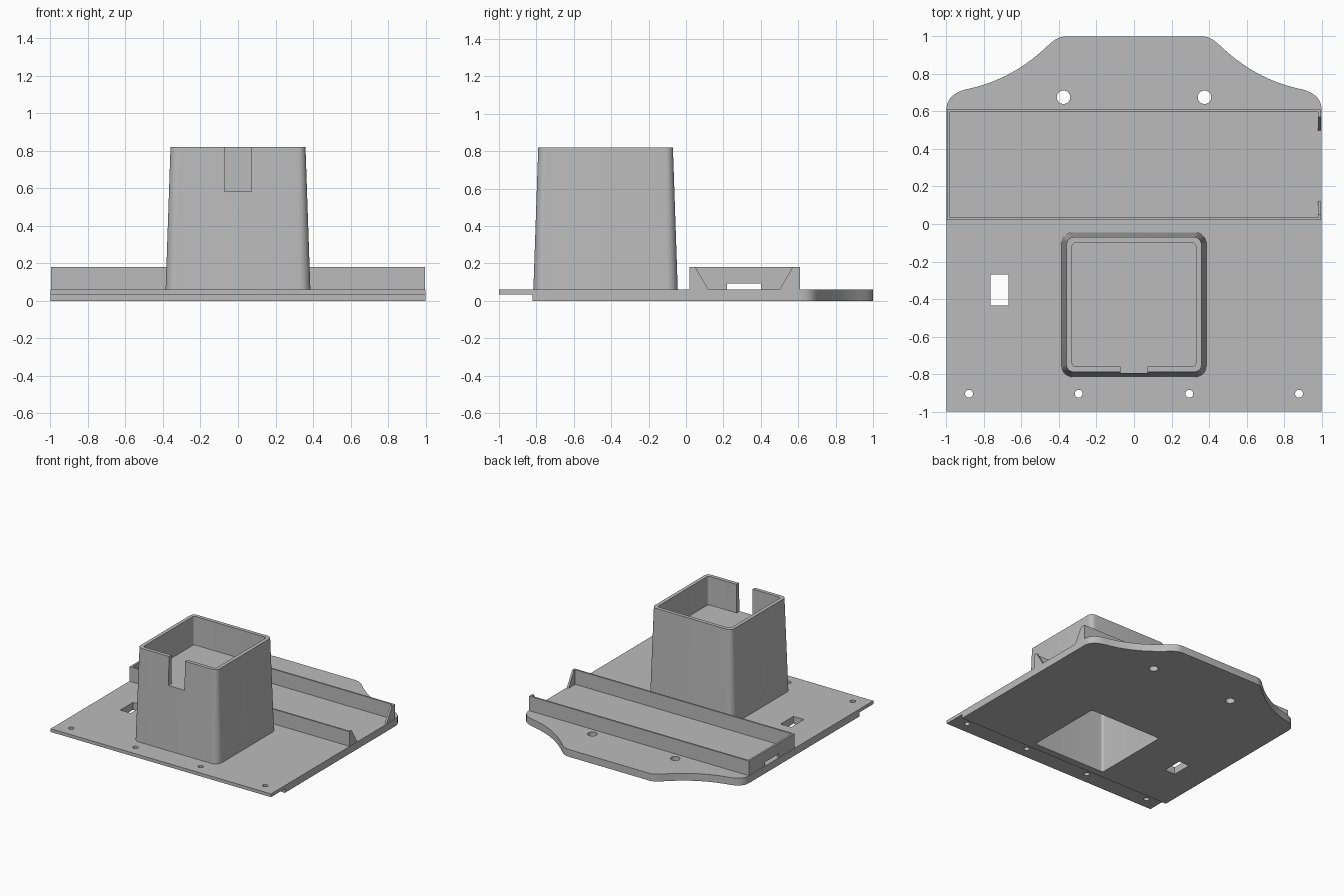
import bpy, bmesh, math
from mathutils import Vector
from mathutils.geometry import interpolate_bezier

cube = bpy.data.objects.get("Cube")
if cube:
    bpy.data.objects.remove(cube, do_unlink=True)

grey = bpy.data.materials.new("plain grey")
grey.use_nodes = True
GREY = (0.5, 0.5, 0.5, 1)
grey.diffuse_color = GREY
grey.node_tree.nodes["Principled BSDF"].inputs["Base Color"].default_value = GREY


def loft(name, lower, upper):
    """Closed solid between two matching loops of 3D points."""
    bm = bmesh.new()
    a = [bm.verts.new(p) for p in lower]
    b = [bm.verts.new(p) for p in upper]
    bm.faces.new(a)
    bm.faces.new(b)
    for i in range(len(a)):
        j = (i + 1) % len(a)
        bm.faces.new((a[i], a[j], b[j], b[i]))
    bmesh.ops.recalc_face_normals(bm, faces=bm.faces)
    mesh = bpy.data.meshes.new(name)
    bm.to_mesh(mesh)
    bm.free()
    mesh.materials.append(grey)
    obj = bpy.data.objects.new(name, mesh)
    bpy.context.collection.objects.link(obj)
    return obj


def prism(name, outline, z0, z1):
    return loft(name, [(x, y, z0) for x, y in outline], [(x, y, z1) for x, y in outline])


def box(name, x0, x1, y0, y1, z0, z1):
    return prism(name, [(x0, y0), (x1, y0), (x1, y1), (x0, y1)], z0, z1)


def rounded_square(half, radius, cy, steps=8):
    pts = []
    for q, (sx, sy) in enumerate([(1, 1), (-1, 1), (-1, -1), (1, -1)]):
        for i in range(steps + 1):
            a = math.pi / 2 * (q + i / steps)
            pts.append((sx * (half - radius) + radius * math.cos(a),
                        cy + sy * (half - radius) + radius * math.sin(a)))
    return pts


def hole(x, y, r):
    ring = [(x + r * math.cos(math.tau * i / 32), y + r * math.sin(math.tau * i / 32))
            for i in range(32)]
    return prism("hole_cutter", ring, -0.1, 0.2)


def cut(obj, cutters):
    bpy.context.view_layer.objects.active = obj
    for c in cutters:
        c.hide_render = True
        mod = obj.modifiers.new("cut", "BOOLEAN")
        mod.operation = "DIFFERENCE"
        mod.solver = "EXACT"
        mod.object = c
        bpy.ops.object.modifier_apply(modifier=mod.name)
        bpy.data.objects.remove(c, do_unlink=True)


def smooth(obj):
    bpy.ops.object.select_all(action="DESELECT")
    obj.select_set(True)
    bpy.context.view_layer.objects.active = obj
    bpy.ops.object.shade_smooth_by_angle(angle=math.radians(30))


# Base plate: curved rear tab, thinner lip along the front
def bezier(p0, h0, h1, p1, n):
    return [v.to_2d() for v in interpolate_bezier(*[Vector((*p, 0)) for p in (p0, h0, h1, p1)], n)]


side = bezier((1, 0.61), (1, 0.67), (0.96, 0.70), (0.9, 0.717), 9)
side += bezier((0.9, 0.717), (0.73, 0.752), (0.59, 0.825), (0.45, 0.96), 16)[1:]
side += bezier((0.45, 0.96), (0.42, 0.985), (0.4, 1), (0.36, 1), 8)[1:]
right = [(1, -1)] + [tuple(p) for p in side]
outline = right + [(-x, y) for x, y in reversed(right)]
plate = prism("base_plate", outline, 0, 0.06)

CY = -0.43       # tower centre
INNER = 0.33     # half width of the tower cavity
cutters = [box("lip_cutter", -2, 2, -2, -0.82, -0.1, 0.033),
           box("slot_cutter", -0.765, -0.67, -0.435, -0.27, -0.1, 0.2),
           prism("cavity_cutter", rounded_square(INNER, 0.02, CY), -0.1, 0.2)]
cutters += [hole(x, -0.905, 0.021) for x in (-0.88, -0.295, 0.295, 0.88)]
cutters += [hole(s * 0.376, 0.676, 0.036) for s in (-1, 1)]
cut(plate, cutters)
smooth(plate)

# Tapered tower: open cup above, hollow below, notch in the front wall
FLOOR = 0.585
tower = loft("tower",
             [(x, y, 0.06) for x, y in rounded_square(0.386, 0.06, CY)],
             [(x, y, 0.82) for x, y in rounded_square(0.36, 0.04, CY)])
cut(tower, [prism("cup_cutter", rounded_square(INNER, 0.02, CY), FLOOR, 1),
            prism("hollow_cutter", rounded_square(INNER, 0.02, CY), -0.1, FLOOR - 0.03),
            box("notch_cutter", -0.073, 0.073, -1, -0.7, FLOOR, 1)])
smooth(tower)

# Rear tray walls: slot in one end, wide sloped opening in the other
Y0, Y1, T = 0.02, 0.61, 0.014
walls = box("tray_walls", -0.998, 0.998, Y0, Y1, 0.06, 0.18)
opening = [(0.132, 0.04), (0.488, 0.04), (0.582, 0.2), (0.038, 0.2)]
cut(walls, [box("tray_cutter", -0.982, 0.982, Y0 + T, Y1 - T, 0, 0.3),
            loft("opening_cutter", [(0.9, y, z) for y, z in opening],
                 [(1.1, y, z) for y, z in opening]),
            box("end_slot_cutter", -1.1, -0.9, 0.22, 0.40, 0, 0.092)])
smooth(walls)
